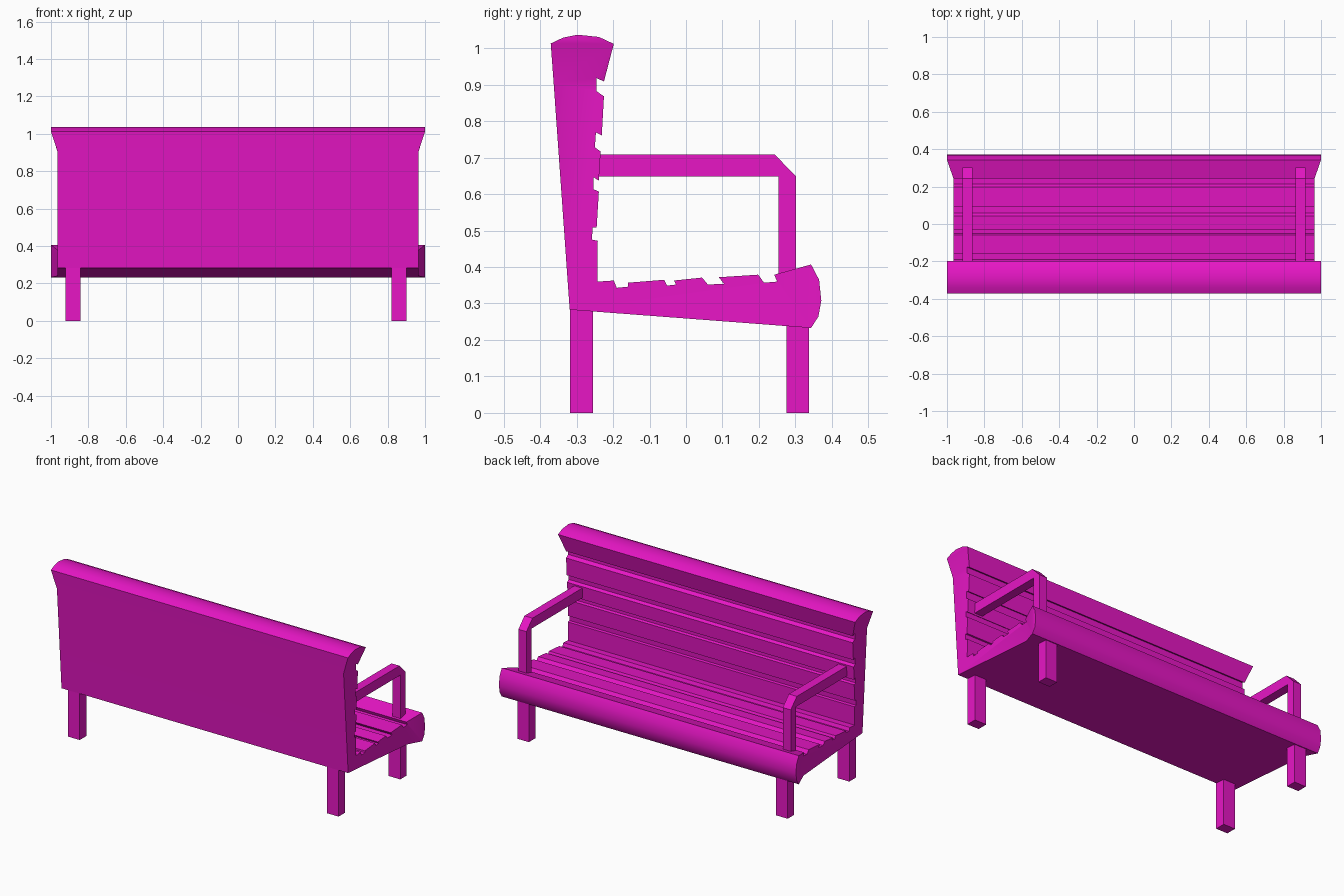
import bpy, bmesh, math

if "Cube" in bpy.data.objects:
    bpy.data.objects.remove(bpy.data.objects["Cube"])

mat = bpy.data.materials.new("magenta_paint")
mat.diffuse_color = (0.80, 0.008, 0.56, 1)
mat.use_nodes = True
mat.node_tree.nodes["Principled BSDF"].inputs["Base Color"].default_value = mat.diffuse_color

W, FLARE = 0.965, 1.0      # half width of the body and of its flared ends


def finish(bm, name):
    bmesh.ops.recalc_face_normals(bm, faces=bm.faces[:])
    me = bpy.data.meshes.new(name)
    bm.to_mesh(me)
    bm.free()
    ob = bpy.data.objects.new(name, me)
    bpy.context.collection.objects.link(ob)
    me.materials.append(mat)
    return ob


def prism(name, profile, x0, x1):
    """Extrude a (y, z) outline from x0 to x1."""
    bm = bmesh.new()
    a = [bm.verts.new((x0, y, z)) for y, z in profile]
    b = [bm.verts.new((x1, y, z)) for y, z in profile]
    bm.faces.new(a)
    bm.faces.new(b)
    for i in range(len(a)):
        j = (i + 1) % len(a)
        bm.faces.new((a[i], a[j], b[j], b[i]))
    return finish(bm, name)


# Side outline of the body (y, z), clockwise in sections
top_arc = [(-0.371, 1.013), (-0.337, 1.029), (-0.297, 1.037),
           (-0.239, 1.031), (-0.198, 1.012)]
top_lip = [(-0.225, 0.909)]
back_slats = [(-0.245, 0.918), (-0.245, 0.882), (-0.225, 0.868), (-0.231, 0.761),
              (-0.247, 0.769), (-0.250, 0.728), (-0.234, 0.717), (-0.239, 0.637),
              (-0.253, 0.646), (-0.253, 0.613), (-0.239, 0.607), (-0.245, 0.508),
              (-0.256, 0.508), (-0.258, 0.475), (-0.242, 0.472)]
seat_slats = [(-0.243, 0.360), (-0.198, 0.363), (-0.190, 0.343), (-0.159, 0.346),
              (-0.159, 0.357), (-0.060, 0.365), (-0.052, 0.349), (-0.027, 0.352),
              (-0.033, 0.363), (0.044, 0.371), (0.060, 0.352), (0.104, 0.354),
              (0.090, 0.372), (0.198, 0.379), (0.214, 0.357), (0.250, 0.360)]
front_lip = [(0.242, 0.379)]
front_arc = [(0.343, 0.407), (0.365, 0.365), (0.371, 0.308),
             (0.363, 0.264), (0.343, 0.233)]
underside = [(0.250, 0.240), (-0.319, 0.283), (-0.363, 0.905)]

# Slatted seat and backrest in one piece, with flared rolled edges
sections = [(top_arc, FLARE), (top_lip, W), (back_slats, W), (seat_slats, W),
            (front_lip, W), (front_arc, FLARE), (underside, W)]
bm = bmesh.new()
rings = []
for s in (-1, 1):
    parts = [[bm.verts.new((s * w, y, z)) for y, z in pts] for pts, w in sections]
    top, tlip, back, seat, flip, front, under = parts
    bm.faces.new(top)
    bm.faces.new(front)
    bm.faces.new([top[0], top[-1], tlip[0], back[0], under[2]])
    bm.faces.new([seat[-1], flip[0], front[0], front[-1], under[0]])
    bm.faces.new(back + seat + under)
    rings.append(sum(parts, []))
a, b = rings
for i in range(len(a)):
    j = (i + 1) % len(a)
    bm.faces.new((a[i], a[j], b[j], b[i]))
body = finish(bm, "seat_and_backrest")
bpy.context.view_layer.objects.active = body
body.select_set(True)
bpy.ops.object.shade_smooth_by_angle(angle=math.radians(28))

# Square legs
for side, x in (("left", -0.882), ("right", 0.861)):
    for pos, y0, y1, top in (("back", -0.318, -0.255, 0.29), ("front", 0.275, 0.337, 0.26)):
        prism(f"{pos}_leg_{side}", [(y0, 0), (y1, 0), (y1, top), (y0, top)],
              x - 0.039, x + 0.039)

# Bent armrests
arm = [(-0.26, 0.708), (0.244, 0.708), (0.302, 0.648), (0.302, 0.355),
       (0.254, 0.355), (0.254, 0.648), (-0.26, 0.648)]
for side, x in (("left", -0.89), ("right", 0.89)):
    prism(f"armrest_{side}", arm, x - 0.027, x + 0.027)
